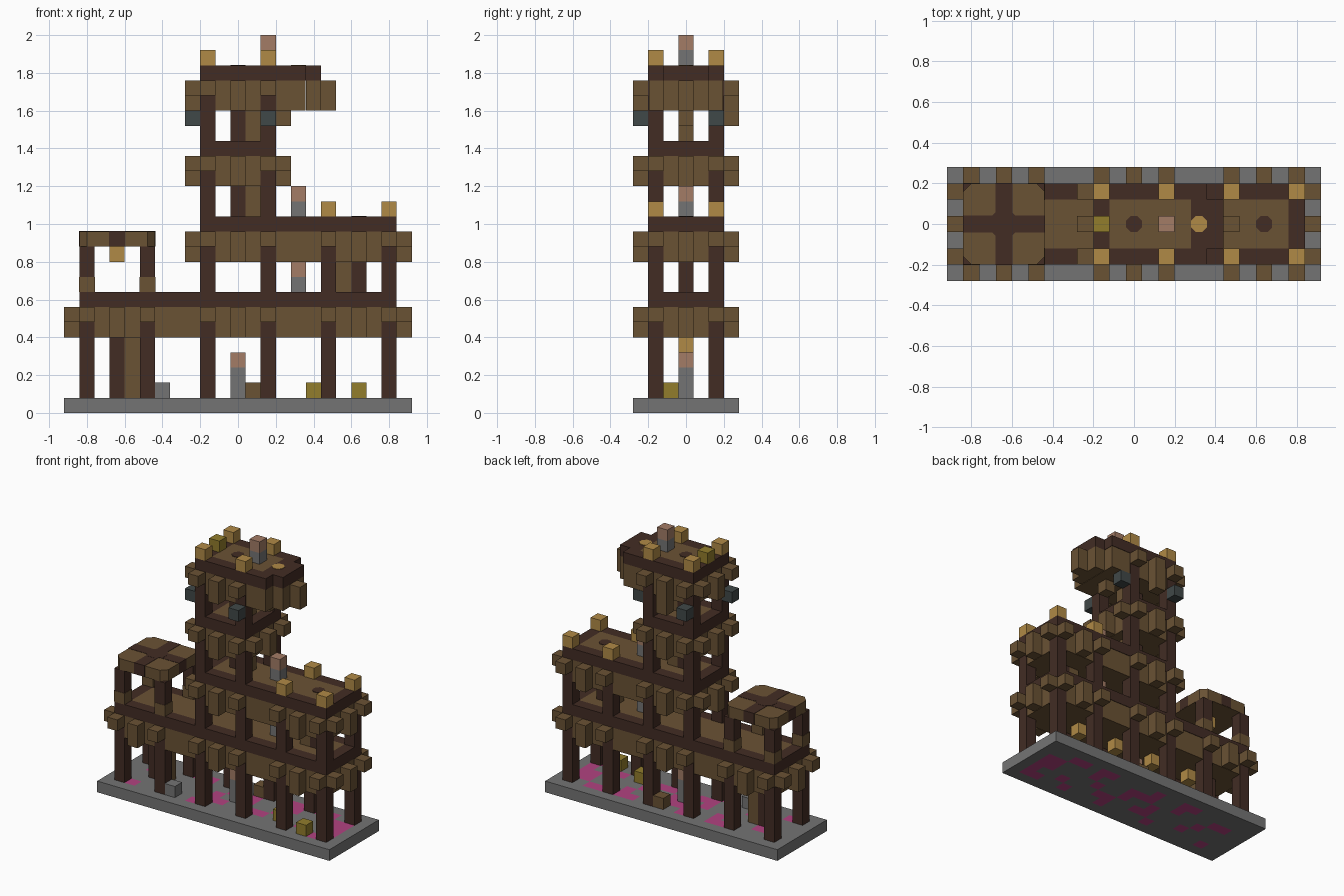
import bpy, bmesh, math
from mathutils import Matrix, Vector

cube = bpy.data.objects.get("Cube")
if cube:
    bpy.data.objects.remove(cube)

U = 0.08  # size of one building block


def material(name, r, g, b):
    m = bpy.data.materials.new(name)
    m.use_nodes = True
    col = [(c / 255 / 12.92 if c < 11 else ((c / 255 + 0.055) / 1.055) ** 2.4) for c in (r, g, b)] + [1]
    m.diffuse_color = col
    m.node_tree.nodes["Principled BSDF"].inputs["Base Color"].default_value = col
    return m


PLANK = material("plank brown", 106, 82, 52)
DARK = material("dark timber", 66, 44, 36)
GOLD = material("lantern gold", 176, 138, 70)
STONE = material("stone grey", 116, 116, 116)
SKIN = material("skin pink", 163, 124, 102)
OLIVE = material("straw olive", 146, 125, 44)
TEAL = material("slate teal", 64, 72, 72)
PINK = material("moss magenta", 178, 66, 128)


def finish(name, bm, *mats):
    me = bpy.data.meshes.new(name)
    bm.to_mesh(me)
    bm.free()
    for m in mats:
        me.materials.append(m)
    ob = bpy.data.objects.new(name, me)
    bpy.context.collection.objects.link(ob)
    return ob


def blocks(name, mat, boxes, inset=0.0, chamfer=0.0):
    """Boxes as inclusive block ranges (i0, i1, j0, j1, k0, k1)."""
    bm = bmesh.new()
    for i0, i1, j0, j1, k0, k1 in boxes:
        size = Vector((i1 - i0 + 1, j1 - j0 + 1, k1 - k0 + 1)) * U
        size -= Vector((inset, inset, 0)) * 2
        mid = Vector((i0 + i1, j0 + j1, k0 + k1 + 1)) * U / 2
        bmesh.ops.create_cube(bm, size=1, matrix=Matrix.Translation(mid) @ Matrix.Diagonal((*size, 1)))
    if chamfer:
        upright = [e for e in bm.edges if abs(e.verts[0].co.z - e.verts[1].co.z) > U / 2]
        bmesh.ops.bevel(bm, geom=upright, offset=chamfer, segments=1, affect='EDGES')
    return finish(name, bm, mat)


def cells(name, mat, points):
    return blocks(name, mat, [(i, i, j, j, k, k) for i, j, k in points])


def octagon(name, mat, i, k, radius=0.043):
    """Thin eight-sided plate lying on top of layer k."""
    bm = bmesh.new()
    at = Matrix.Translation((i * U, 0, (k + 1) * U)) @ Matrix.Rotation(math.pi / 8, 4, 'Z')
    bmesh.ops.create_cone(bm, cap_ends=True, segments=8, radius1=radius, radius2=radius, depth=0.006, matrix=at)
    return finish(name, bm, mat)


# Stone base with moss patches on its top and bottom
MOSS = {2: (8, 7, 5, 4, -1, -4, -5), 1: (10, 9, 5, 1, 0, -1, -4, -8, -9),
        0: (10, 9, 4, 1, -2, -7), -1: (10, 7, 3, 2, -1, -2, -6),
        -2: (10, 9, 6, 2, -3, -9)}
base = blocks("stone_base", STONE, [(-11, 11, -3, 3, 0, 0)])
base.data.materials.append(PINK)
bm = bmesh.new()
bm.from_mesh(base.data)
for axis, n in ((0, 11), (1, 3)):
    for c in range(-n, n):
        no = Vector((1 - axis, axis, 0))
        bmesh.ops.bisect_plane(bm, geom=bm.verts[:] + bm.edges[:] + bm.faces[:],
                               plane_co=no * (c + 0.5) * U, plane_no=no)
for f in bm.faces:
    c = f.calc_center_median() / U
    if abs(f.normal.z) > 0.5 and round(c.x) in MOSS.get(round(c.y), ()):
        f.material_index = 1
bm.to_mesh(base.data)
bm.free()

# Corner posts, rising to different heights along the building
tops = {-10: 10, -6: 10, -2: 21, 2: 21, 6: 11, 10: 11}
blocks("posts", DARK, [(i, i, j, j, 1, top) for i, top in tops.items() for j in (-2, 2)])
blocks("canopy_post_feet", PLANK, [(i, i, j, j, 8, 8) for i in (-10, -6) for j in (-2, 2)], inset=-0.002)

# Central masts and the ladders beside them
blocks("masts", DARK, [(-8, -8, 0, 0, 1, 6), (8, 8, 0, 0, 8, 11), (0, 0, 0, 0, 13, 21)])
blocks("ladders", PLANK, [(-7, -7, 0, 0, 1, 5), (7, 7, 0, 0, 8, 9), (1, 1, 0, 0, 13, 21)])


def deck(name, i0, i1, k, posts, mids, ends):
    """Plank slab two layers deep, dark frame around a floor, and beam ends sticking out."""
    blocks(name + "_slab", PLANK, [(i0, i1, -2, 2, k, k + 1)], inset=0.003)
    t = k + 2
    blocks(name + "_frame", DARK, [(i0, i1, -2, -2, t, t), (i0, i1, 2, 2, t, t),
                                   (i0, i0, -1, 1, t, t), (i1, i1, -1, 1, t, t)])
    blocks(name + "_floor", PLANK, [(i0 + 1, i1 - 1, -1, 1, t, t)])
    beams = [(i, i, j, j, k + 1, k + 1) for i in posts for j in (-3, 3)]
    beams += [(i, i, j, j, k, k + 1) for i in mids for j in (-3, 3)]
    for i in ends:
        beams += [(i, i, j, j, k + 1, k + 1) for j in (-2, 2)] + [(i, i, 0, 0, k, k + 1)]
    blocks(name + "_beam_ends", PLANK, beams)


deck("lower_deck", -10, 10, 5, (-10, -6, -2, 2, 6, 10), (-8, 0, 8), (-11, 11))
deck("middle_deck", -2, 10, 10, (-2, 2, 6, 10), (0, 8), (-3, 11))
deck("tower_deck", -2, 2, 15, (-2, 2), (0,), (-3, 3))
deck("roof_deck", -2, 4, 20, (-2, 2), (0,), (-3,))

# Prow of the roof
blocks("prow_slab", PLANK, [(5, 5, -1, 1, 20, 21), (6, 6, 0, 0, 20, 21)])
blocks("prow_frame", DARK, [(5, 5, -1, 1, 22, 22)])

# Mast tops and the sunk prow lantern
octagon("roof_mast_top", DARK, 0, 22)
octagon("middle_mast_top", DARK, 8, 12)
octagon("prow_lantern", GOLD, 4, 22)

# Canopy with a dark cross set into it
blocks("canopy", PLANK, [(-10, -6, -2, 2, 11, 11)], chamfer=0.04)
blocks("canopy_cross", DARK, [(-10, -6, 0, 0, 11, 11), (-8, -8, -2, 2, 11, 11)], inset=-0.002).scale.z = 1.002
octagon("canopy_cross_middle", DARK, -8, 11, radius=0.075)

# Lanterns
cells("standing_lanterns", GOLD, [(i, j, k) for k, xs in ((23, (-2, 2)), (13, (6, 10))) for i in xs for j in (-2, 2)])
cells("hanging_lanterns", GOLD, [(i, 0, 4) for i in (-6, -2, 2, 6)] + [(-8, 0, 10)])

# Blocks under the roof beams
cells("slate_blocks", TEAL, [(2, -3, 19), (-3, -2, 19), (-2, 3, 19), (3, 2, 19)])
cells("roof_brackets", PLANK, [(3, 0, 19), (0, 3, 19)])

# Figures keeping watch
watch = ((0, 1, 2), (4, 8, 1), (4, 13, 1), (2, 23, 1))
blocks("figure_bodies", STONE, [(i, i, 0, 0, k, k + h - 1) for i, k, h in watch])
cells("figure_heads", SKIN, [(i, 0, k + h) for i, k, h in watch])

# Goods on the ground and on the roof
cells("straw_bales", OLIVE, [(5, -1, 1), (8, -2, 1), (-2, 0, 23)])
cells("stone_block", STONE, [(-5, -2, 1)])
cells("crate", PLANK, [(1, 2, 1)])
